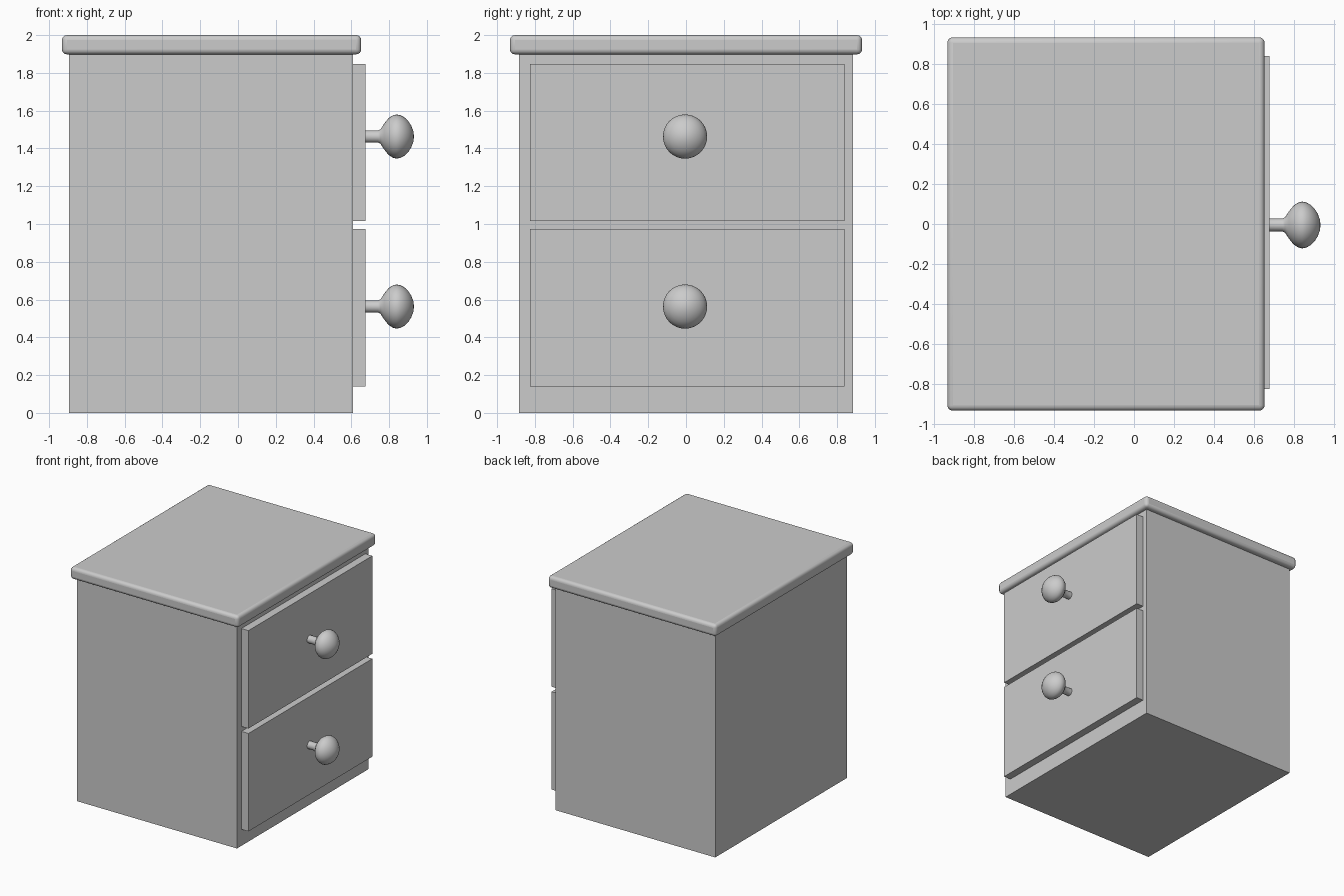
import bpy, math
from mathutils import Vector

if "Cube" in bpy.data.objects:
    bpy.data.objects.remove(bpy.data.objects["Cube"])


def box(name, lo, hi, bevel=0.0):
    """Box between two corners, optionally with rounded edges."""
    lo, hi = Vector(lo), Vector(hi)
    bpy.ops.mesh.primitive_cube_add(size=1, location=(lo + hi) / 2)
    ob = bpy.context.object
    ob.name = name
    ob.scale = hi - lo
    bpy.ops.object.transform_apply(location=False, rotation=False, scale=True)
    if bevel:
        mod = ob.modifiers.new("round", 'BEVEL')
        mod.width = bevel
        mod.segments = 4
        bpy.ops.object.shade_smooth_by_angle(angle=math.radians(35))
    return ob


def knob(name, x, y, z, profile, sides=32):
    """Turned knob: (distance, radius) profile spun about the x axis."""
    verts, faces = [], []
    for d, r in profile:
        for i in range(sides):
            a = 2 * math.pi * i / sides
            verts.append((d, r * math.cos(a), r * math.sin(a)))
    for k in range(len(profile) - 1):
        for i in range(sides):
            j = (i + 1) % sides
            faces.append((k * sides + i, k * sides + j,
                          (k + 1) * sides + j, (k + 1) * sides + i))
    # rounded tip closed with a fan, base closed with a disc
    tip = len(verts)
    verts.append((0.256, 0, 0))
    last = (len(profile) - 1) * sides
    faces += [(last + i, last + (i + 1) % sides, tip) for i in range(sides)]
    faces.append(tuple(reversed(range(sides))))
    me = bpy.data.meshes.new(name)
    me.from_pydata(verts, [], faces)
    ob = bpy.data.objects.new(name, me)
    ob.location = (x, y, z)
    bpy.context.collection.objects.link(ob)
    bpy.context.view_layer.objects.active = ob
    bpy.ops.object.select_all(action='DESELECT')
    ob.select_set(True)
    bpy.ops.object.shade_smooth_by_angle(angle=math.radians(40))
    return ob


# Cabinet body and overhanging rounded top
box("cabinet_body", (-0.895, -0.885, 0), (0.61, 0.885, 1.9))
box("cabinet_top", (-0.932, -0.932, 1.898), (0.652, 0.932, 2.0), bevel=0.027)

# Drawer fronts with turned knobs
knob_profile = [(0, 0.032), (0.065, 0.032), (0.078, 0.038), (0.098, 0.069),
                (0.122, 0.098), (0.144, 0.112), (0.164, 0.117), (0.184, 0.113),
                (0.206, 0.101), (0.226, 0.081), (0.242, 0.056), (0.252, 0.028)]
for label, z0, z1, knob_z in (("lower", 0.14, 0.973, 0.563),
                              ("upper", 1.015, 1.848, 1.463)):
    box(label + "_drawer_front", (0.61, -0.825, z0), (0.676, 0.84, z1))
    knob(label + "_drawer_knob", 0.676, -0.005, knob_z, knob_profile)
